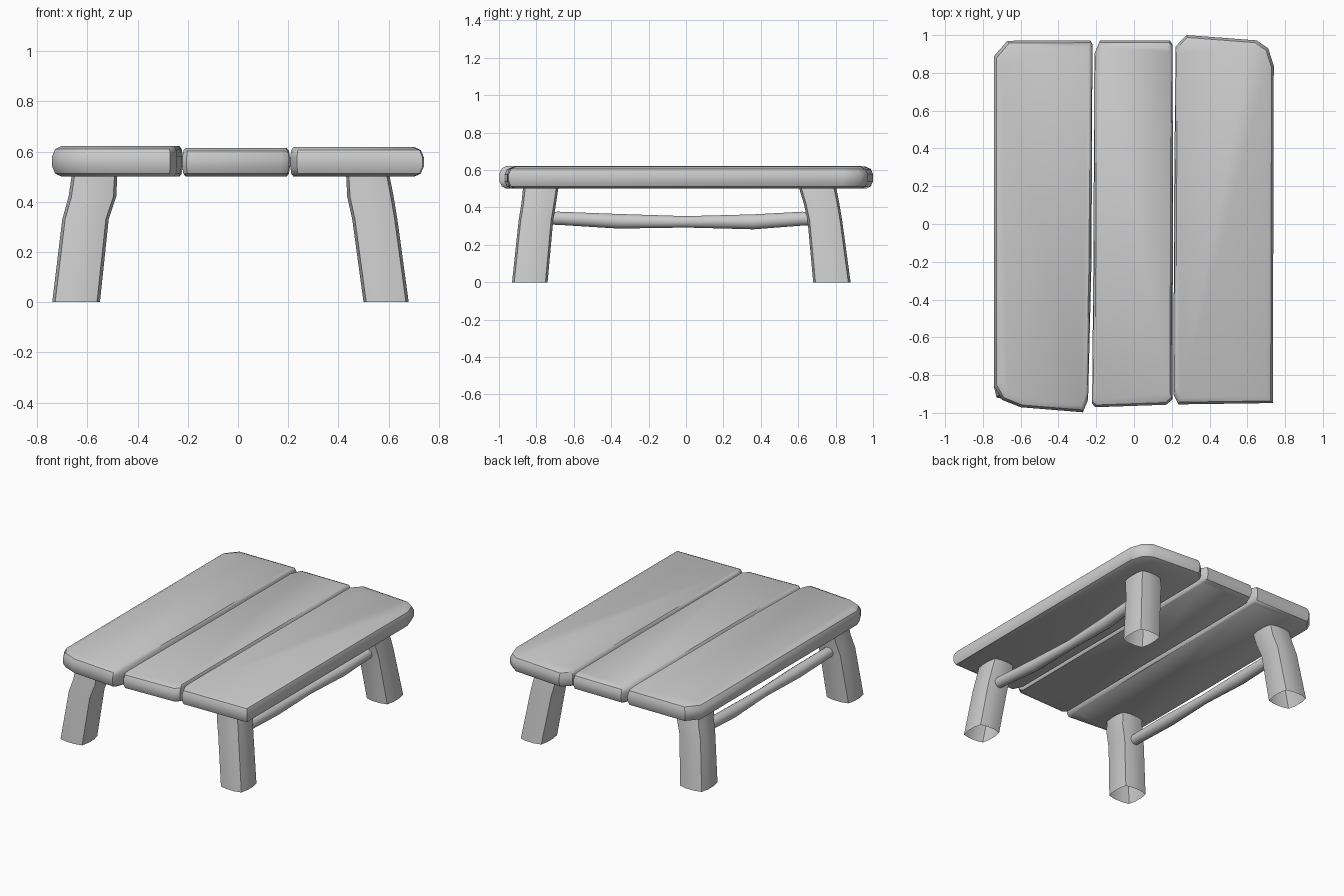
import bpy, bmesh, math

if "Cube" in bpy.data.objects:
    bpy.data.objects.remove(bpy.data.objects["Cube"])


def loft(name, rings, cap_start=True, cap_end=True):
    """Skin a list of equal-length point rings into one mesh."""
    bm = bmesh.new()
    vs = [[bm.verts.new(p) for p in ring] for ring in rings]
    n = len(vs[0])
    for a, b in zip(vs, vs[1:]):
        for i in range(n):
            j = (i + 1) % n
            bm.faces.new((a[i], a[j], b[j], b[i]))
    if cap_start:
        bm.faces.new(vs[0][::-1])
    if cap_end:
        bm.faces.new(vs[-1])
    bmesh.ops.recalc_face_normals(bm, faces=bm.faces)
    me = bpy.data.meshes.new(name)
    bm.to_mesh(me)
    bm.free()
    ob = bpy.data.objects.new(name, me)
    bpy.context.collection.objects.link(ob)
    return ob


def plank(name, outline, top, left, right):
    """Rounded board; left/right scale the edge rounding on each long side."""
    x0 = min(p[0] for p in outline)
    x1 = max(p[0] for p in outline)
    rings = []
    for d, z in ((.038, .50), (.012, .512), (0, .54),
                 (0, top - .04), (.012, top - .012), (.038, top)):
        ring = []
        for x, y in outline:
            u = (x - x0) / (x1 - x0)
            ring.append((x + d * (left * (1 - u) - right * u), y * (1 - d / .97), z))
        rings.append(ring)
    return loft(name, rings)


# Table top boards
plank("left_plank", [(-.74, -.86), (-.70, -.93), (-.60, -.97), (-.27, -.997), (-.243, -.93),
                     (-.225, -.2), (-.22, .95), (-.23, .972), (-.67, .97), (-.74, .89)],
      .622, 1, .35)
plank("middle_plank", [(-.222, -.95), (-.205, -.97), (.17, -.957), (.203, -.93), (.207, .2),
                       (.203, .95), (.19, .972), (-.18, .972), (-.21, .90), (-.215, -.2)],
      .615, .35, .35)
plank("right_plank", [(.208, -.90), (.235, -.955), (.735, -.948), (.74, .84), (.71, .93),
                      (.65, .972), (.28, 1.0), (.22, .94), (.213, .2)],
      .618, .35, 1)

# Splayed legs: (z, inner, outer) extents along x per side and along y per end
LEG_X = {"left": [(0, .55, .74), (.33, .515, .70), (.42, .485, .675), (.52, .48, .66)],
         "right": [(0, .50, .68), (.33, .455, .635), (.42, .435, .62), (.52, .43, .60)]}
LEG_Y = {"front": [(.74, .93), (.71, .895), (.695, .88), (.68, .87)],
         "back": [(.68, .88), (.65, .835), (.63, .82), (.60, .80)]}
for side, sx in (("left", -1), ("right", 1)):
    for end, sy in (("front", -1), ("back", 1)):
        rings = []
        for (z, xi, xo), (yi, yo) in zip(LEG_X[side], LEG_Y[end]):
            cx, cy, hx, hy = (xi + xo) / 2, (yi + yo) / 2, (xo - xi) / 2, (yo - yi) / 2
            ring = []
            for k in range(12):
                # square with softened corners, three points per corner
                a = math.radians(45 + 90 * (k // 3) + (-27, 0, 27)[k % 3])
                r = (1.12, 1.24, 1.12)[k % 3]
                ring.append((sx * (cx + hx * max(-1, min(1, r * math.cos(a)))),
                             sy * (cy + hy * max(-1, min(1, r * math.sin(a)))), z))
            rings.append(ring)
        loft(f"{end}_{side}_leg", rings, cap_start=False)

# Slightly bent round stretchers between front and back legs: (y, z, x bow, radius)
PATH = [(-.80, .343, 0, .034), (-.68, .342, 0, .037), (-.36, .326, .012, .041),
        (0, .323, .015, .032), (.36, .323, .01, .042), (.62, .34, 0, .039), (.74, .342, 0, .035)]
for side, x, sx in (("left", -.605, 1), ("right", .545, -1)):
    rings = [[(x + sx * bow + r * math.cos(math.tau * k / 10), y,
               z + r * math.sin(math.tau * k / 10)) for k in range(10)]
             for y, z, bow, r in PATH]
    loft(f"{side}_stretcher", rings)

# Smooth shading with crisp edges kept
for ob in bpy.context.collection.objects:
    ob.select_set(True)
    bpy.context.view_layer.objects.active = ob
bpy.ops.object.shade_smooth_by_angle(angle=math.radians(40))
